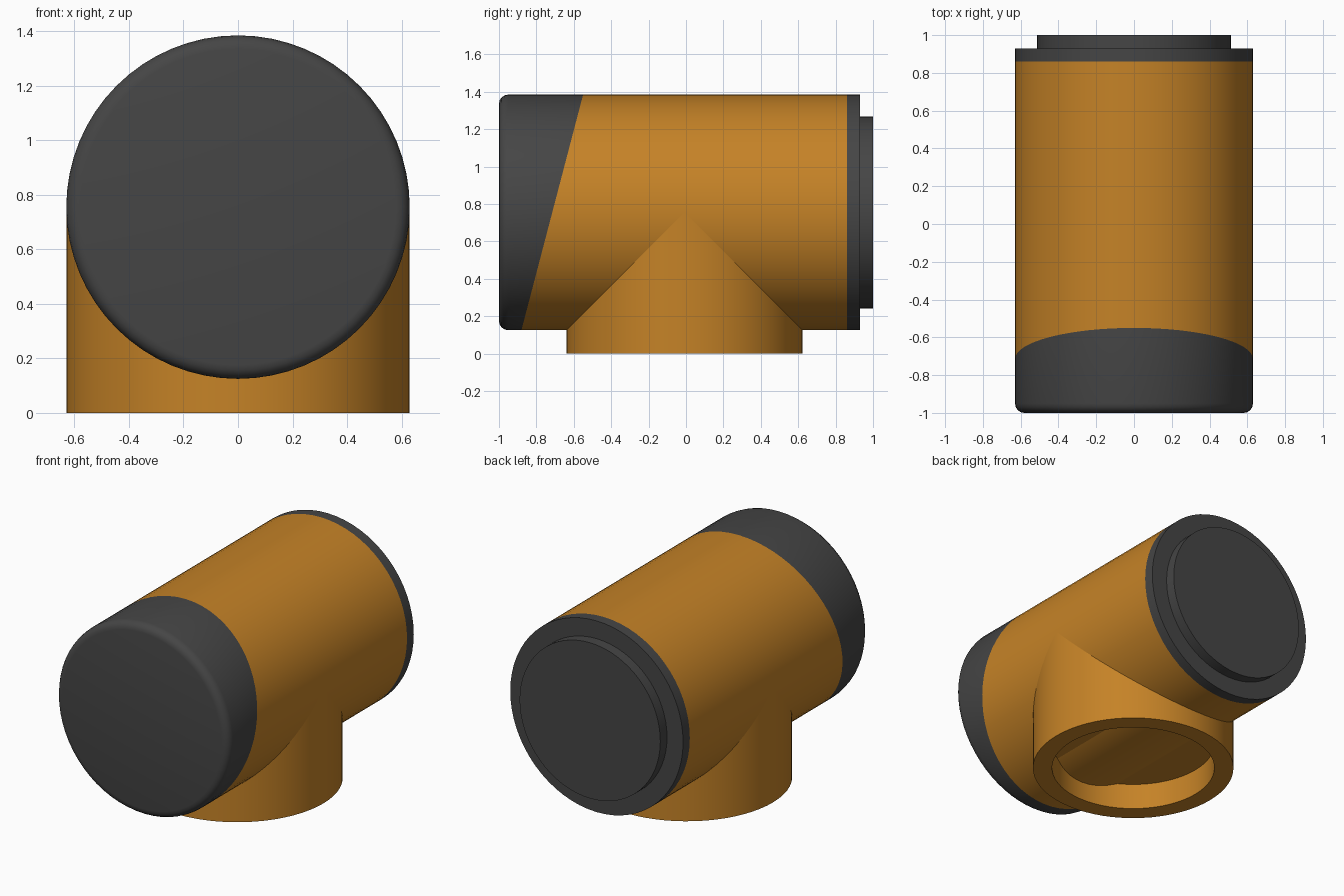
import bpy, bmesh
from math import pi, radians
from mathutils import Matrix, Vector

cube = bpy.data.objects.get("Cube")
if cube:
    bpy.data.objects.remove(cube, do_unlink=True)

R = 0.63           # outer radius of both tubes
AXIS_Z = 0.755     # height of the horizontal tube's axis
SEGMENTS = 64


def material(name, color):
    m = bpy.data.materials.new(name)
    m.use_nodes = True
    m.diffuse_color = color
    m.node_tree.nodes["Principled BSDF"].inputs["Base Color"].default_value = color
    return m


orange = material("amber orange", (0.56, 0.225, 0.02, 1))
dark = material("charcoal", (0.06, 0.06, 0.06, 1))


def lathe(profile):
    """Spin (radius, height) points around z into a closed bmesh."""
    bm = bmesh.new()
    verts = [bm.verts.new((r, 0, h)) for r, h in profile]
    edges = [bm.edges.new(pair) for pair in zip(verts, verts[1:])]
    bmesh.ops.spin(bm, geom=verts + edges, axis=(0, 0, 1), cent=(0, 0, 0),
                   angle=2 * pi, steps=SEGMENTS)
    bmesh.ops.remove_doubles(bm, verts=bm.verts, dist=0.0001)
    bmesh.ops.recalc_face_normals(bm, faces=bm.faces)
    return bm


def finish(name, bm, materials):
    mesh = bpy.data.meshes.new(name)
    bm.to_mesh(mesh)
    bm.free()
    for m in materials:
        mesh.materials.append(m)
    obj = bpy.data.objects.new(name, mesh)
    bpy.context.collection.objects.link(obj)
    bpy.ops.object.select_all(action='DESELECT')
    obj.select_set(True)
    bpy.context.view_layer.objects.active = obj
    bpy.ops.object.shade_smooth_by_angle(angle=radians(35))
    return obj


# Horizontal tube: rounded front edge, flat back, lathe axis turned onto y
lay_down = Matrix.Translation((0, 0, AXIS_Z)) @ Matrix.Rotation(-pi / 2, 4, 'X')
bevel = 0.05
front_edge = [(R - bevel + bevel * s, -1 + bevel * (1 - c))
              for s, c in ((0, 1), (0.383, 0.924), (0.707, 0.707), (0.924, 0.383), (1, 0))]
body = lathe([(0, -1)] + front_edge + [(R, 0.93), (0, 0.93)])
bmesh.ops.transform(body, matrix=lay_down, verts=body.verts)

# Colour borders: slanted front cap and straight back band
slant_point, slant_normal = Vector((0, -0.55, 1.385)), Vector((0, 1.26, -0.33))
band_y = 0.86
for point, normal in ((slant_point, slant_normal), (Vector((0, band_y, 0)), Vector((0, 1, 0)))):
    bmesh.ops.bisect_plane(body, geom=body.verts[:] + body.edges[:] + body.faces[:],
                           plane_co=point, plane_no=normal)
for f in body.faces:
    c = f.calc_center_median()
    f.material_index = int((c - slant_point).dot(slant_normal) < 0 or c.y > band_y)
finish("horizontal_tube", body, [orange, dark])

# Raised disc on the back
disc = lathe([(0, 0.92), (0.513, 0.92), (0.513, 1.0), (0, 1.0)])
bmesh.ops.transform(disc, matrix=lay_down, verts=disc.verts)
finish("back_disc", disc, [dark])

# Vertical tube with a shallow socket in its underside
socket = lathe([(0, 0.175), (0.51, 0.175), (0.51, 0), (R, 0), (R, AXIS_Z), (0, AXIS_Z)])
bmesh.ops.translate(socket, vec=(0, -0.008, 0), verts=socket.verts)
finish("vertical_socket", socket, [orange])
